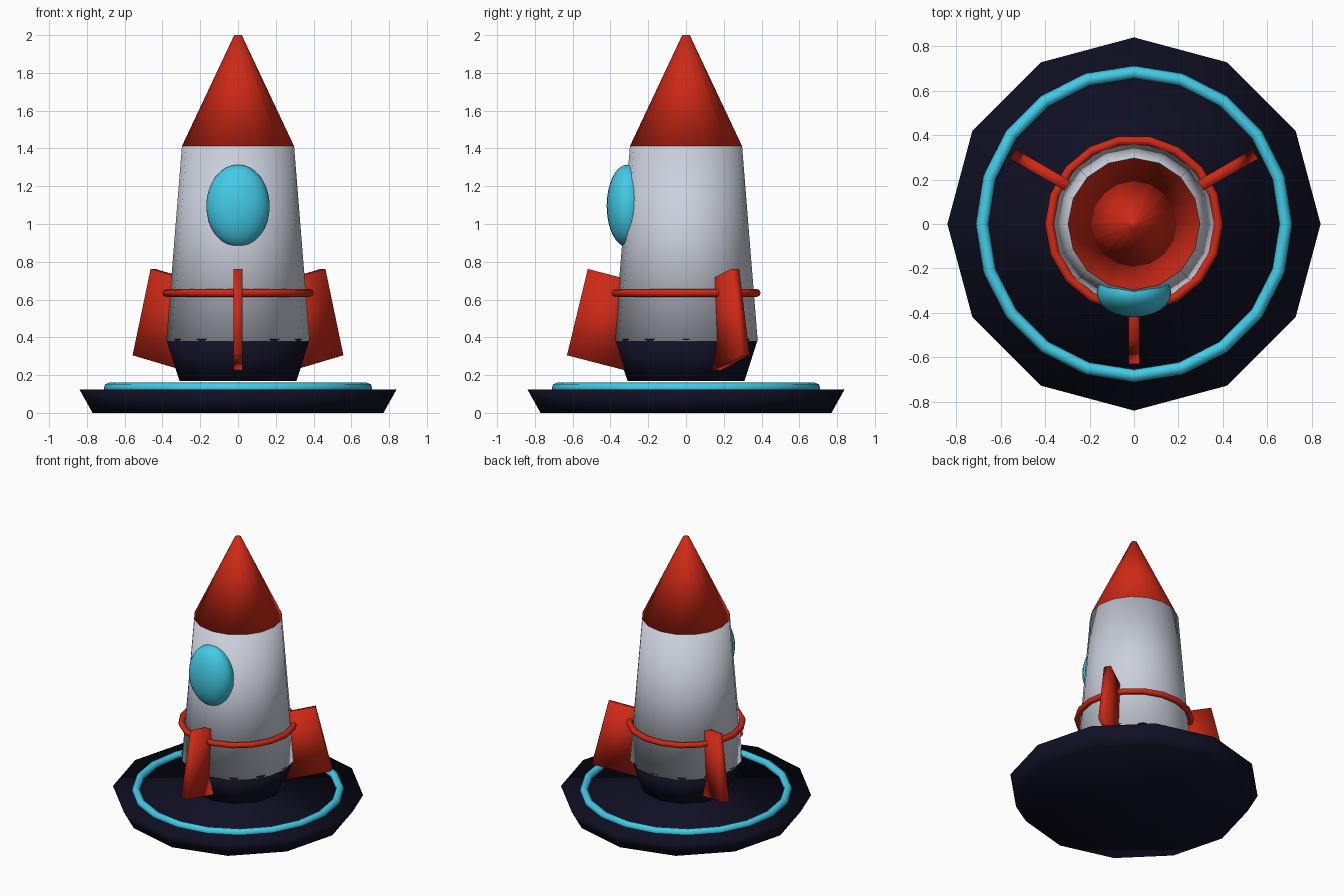
import bpy
import bmesh
from math import radians
from mathutils import Matrix

cube = bpy.data.objects.get("Cube")
if cube:
    bpy.data.objects.remove(cube, do_unlink=True)


def make_material(name, rgb):
    mat = bpy.data.materials.new(name)
    mat.use_nodes = True
    colour = (*rgb, 1.0)
    mat.diffuse_color = colour
    mat.node_tree.nodes["Principled BSDF"].inputs["Base Color"].default_value = colour
    return mat


white = make_material("hull white", (0.60, 0.63, 0.72))
red = make_material("trim red", (0.62, 0.022, 0.008))
cyan = make_material("light cyan", (0.055, 0.60, 0.80))
navy = make_material("dark navy", (0.005, 0.005, 0.018))


def finish(obj, name, mat):
    """Name, colour and smooth a part."""
    obj.name = obj.data.name = name
    obj.data.materials.append(mat)
    obj.data.shade_smooth()
    return obj


def frustum(name, mat, sides, r_bottom, r_top, z_bottom, z_top):
    bpy.ops.mesh.primitive_cone_add(
        vertices=sides, radius1=r_bottom, radius2=r_top,
        depth=z_top - z_bottom, location=(0, 0, (z_bottom + z_top) / 2))
    return finish(bpy.context.object, name, mat)


def ring(name, mat, sides, radius, tube, z):
    bpy.ops.mesh.primitive_torus_add(
        major_segments=sides, minor_segments=8,
        major_radius=radius, minor_radius=tube, location=(0, 0, z))
    return finish(bpy.context.object, name, mat)


def fin(name, angle):
    """Slanted slab, drawn as (radius, height) and turned about the hull."""
    profile = [(0.52, 0.762), (0.63, 0.305), (0.32, 0.225), (0.21, 0.682)]
    half = 0.025
    bm = bmesh.new()
    face = bm.faces.new([bm.verts.new((r, -half, z)) for r, z in profile])
    extruded = bmesh.ops.extrude_face_region(bm, geom=[face])["geom"]
    verts = [v for v in extruded if isinstance(v, bmesh.types.BMVert)]
    bmesh.ops.translate(bm, verts=verts, vec=(0, 2 * half, 0))
    bmesh.ops.recalc_face_normals(bm, faces=bm.faces)
    bm.transform(Matrix.Rotation(radians(angle), 4, "Z"))
    mesh = bpy.data.meshes.new(name)
    bm.to_mesh(mesh)
    bm.free()
    obj = bpy.data.objects.new(name, mesh)
    bpy.context.collection.objects.link(obj)
    return finish(obj, name, red)


# Launch pad with its light ring
frustum("launch_pad", navy, 12, 0.77, 0.84, 0.0, 0.125)
ring("pad_light_ring", cyan, 20, 0.683, 0.028, 0.132)

# Rocket body
frustum("engine_nozzle", navy, 12, 0.31, 0.381, 0.17, 0.392)
frustum("hull", white, 16, 0.38, 0.297, 0.377, 1.412)
frustum("nose_cone", red, 16, 0.297, 0.02, 1.412, 2.0)
ring("hull_band", red, 18, 0.38, 0.021, 0.635)

# Bulging oval window on the front
bpy.ops.mesh.primitive_uv_sphere_add(
    segments=24, ring_count=16, radius=1, location=(0, -0.31, 1.096))
window = bpy.context.object
window.scale = (0.168, 0.11, 0.218)
finish(window, "window", cyan)

# Three fins, one facing forward
for fin_name, fin_angle in (("front_fin", -90), ("left_fin", 30), ("right_fin", 150)):
    fin(fin_name, fin_angle)
